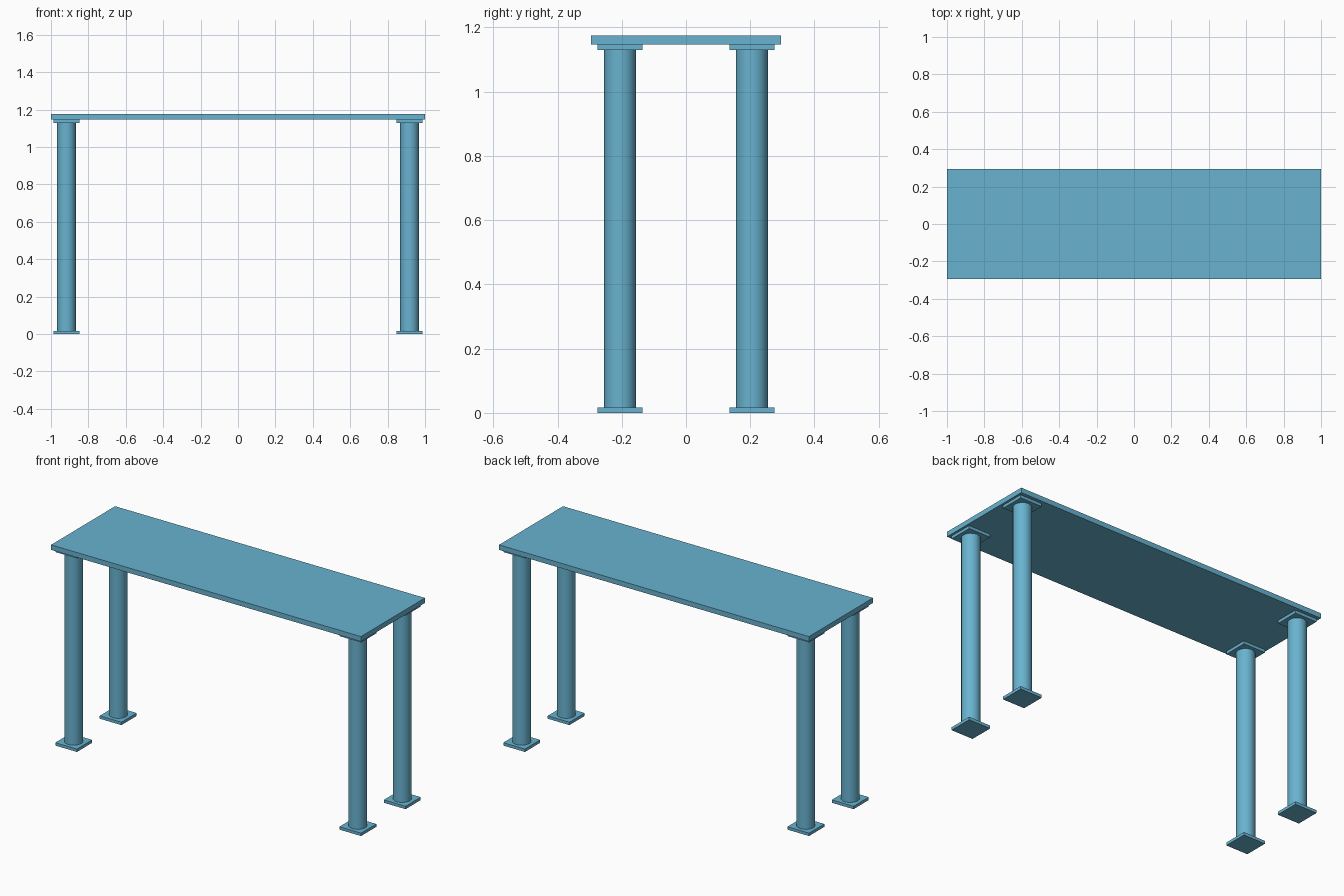
import bpy
import math

cube = bpy.data.objects.get("Cube")
if cube:
    bpy.data.objects.remove(cube, do_unlink=True)

# Single blue paint
blue = bpy.data.materials.new("blue_paint")
blue.use_nodes = True
color = (0.14, 0.45, 0.63, 1.0)
blue.diffuse_color = color
bsdf = next(n for n in blue.node_tree.nodes if n.type == 'BSDF_PRINCIPLED')
bsdf.inputs["Base Color"].default_value = color

# Heights of the stacked parts
PLATE = 0.017
COLUMN_TOP = 1.129
SLAB_BOTTOM = COLUMN_TOP + PLATE
SLAB_TOP = 1.175


def box(name, x, y, z0, z1, width, depth):
    bpy.ops.mesh.primitive_cube_add(size=1, location=(x, y, (z0 + z1) / 2))
    ob = bpy.context.object
    ob.name = name
    ob.scale = (width, depth, z1 - z0)
    bpy.ops.object.transform_apply(location=False, rotation=False, scale=True)
    ob.data.materials.append(blue)


def column(name, x, y, z0, z1, radius):
    bpy.ops.mesh.primitive_cylinder_add(vertices=16, radius=radius, depth=z1 - z0,
                                        location=(x, y, (z0 + z1) / 2))
    ob = bpy.context.object
    ob.name = name
    ob.data.materials.append(blue)
    bpy.ops.object.shade_smooth_by_angle(angle=math.radians(30))


# Table top
box("table_top", 0, 0, SLAB_BOTTOM, SLAB_TOP, 2.0, 0.59)

# Four legs, each a round column between square plates
for x, side in ((0.917, "left"), (-0.917, "right")):
    for y, end in ((-0.205, "front"), (0.205, "back")):
        tag = f"{end}_{side}"
        box(f"{tag}_foot_plate", x, y, 0, PLATE, 0.14, 0.14)
        column(f"{tag}_leg", x, y, PLATE, COLUMN_TOP, 0.05)
        box(f"{tag}_top_plate", x, y, COLUMN_TOP, SLAB_BOTTOM, 0.14, 0.14)
